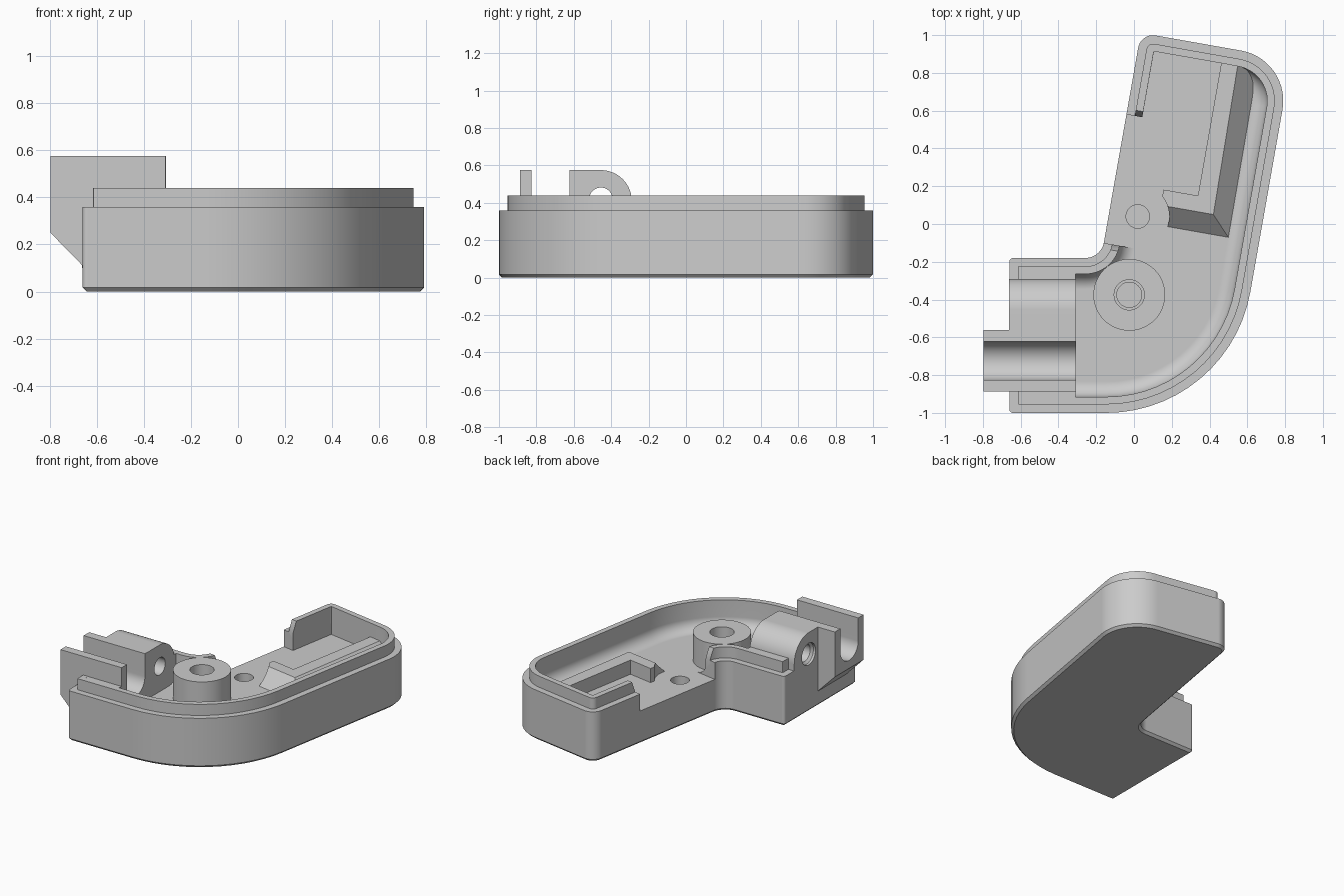
import bpy, bmesh, math
from mathutils import Vector, Matrix

cube = bpy.data.objects.get("Cube")
if cube:
    bpy.data.objects.remove(cube, do_unlink=True)

GREY = (0.6, 0.6, 0.6, 1)
mat = bpy.data.materials.new("plain grey")
mat.use_nodes = True
mat.diffuse_color = GREY
mat.node_tree.nodes["Principled BSDF"].inputs["Base Color"].default_value = GREY

FLOOR, LEDGE, RIM = 0.238, 0.36, 0.44
# Frame of the slanted arm: origin on its open edge
ARM = Matrix.Translation((-0.142, 0, 0)) @ Matrix.Rotation(math.radians(-10), 4, "Z")

# Corners of the bent outline, counter-clockwise, with fillet radius
CORNERS = [(-0.66, -1.0, 0.02), (0.503, -1.0, 0.775), (0.833, 0.871, 0.27),
           (0.036, 1.012, 0.08), (-0.174, -0.18, 0.1), (-0.66, -0.18, 0.02)]


def outline(inset, z, steps=14):
    """Rounded outline moved inwards by inset, at height z."""
    ring = []
    for i, (x, y, r) in enumerate(CORNERS):
        p = Vector((x, y))
        a = (p - Vector(CORNERS[i - 1][:2])).normalized()
        b = (Vector(CORNERS[(i + 1) % len(CORNERS)][:2]) - p).normalized()
        na, nb = Vector((-a.y, a.x)), Vector((-b.y, b.x))
        miter = (na + nb) / (1 + na.dot(nb))
        side = 1 if a.cross(b) > 0 else -1
        r = max(r - side * inset, 0.005)
        centre = p + miter * (inset + side * r)
        start = math.atan2(-side * na.y, -side * na.x)
        turn = side * math.acos(a.dot(b))
        for k in range(steps + 1):
            t = start + turn * k / steps
            ring.append((centre.x + r * math.cos(t), centre.y + r * math.sin(t), z))
    return ring


def circle(x, y, r, z, n=48):
    return [(x + r * math.cos(math.tau * k / n), y + r * math.sin(math.tau * k / n), z)
            for k in range(n)]


def loft(name, rings, matrix=None):
    """Closed solid skinned through rings of equal length."""
    bm = bmesh.new()
    rows = [[bm.verts.new(p) for p in ring] for ring in rings]
    for lo, hi in zip(rows, rows[1:]):
        for i in range(len(lo)):
            j = (i + 1) % len(lo)
            bm.faces.new((lo[i], lo[j], hi[j], hi[i]))
    bm.faces.new(rows[0])
    bm.faces.new(rows[-1])
    bmesh.ops.recalc_face_normals(bm, faces=bm.faces)
    if matrix:
        bm.transform(matrix)
    mesh = bpy.data.meshes.new(name)
    bm.to_mesh(mesh)
    bm.free()
    mesh.materials.append(mat)
    obj = bpy.data.objects.new(name, mesh)
    bpy.context.collection.objects.link(obj)
    return obj


def box(name, lo, hi, matrix=None):
    (x0, y0, z0), (x1, y1, z1) = lo, hi
    return loft(name, [[(x0, y0, z), (x1, y0, z), (x1, y1, z), (x0, y1, z)]
                       for z in (z0, z1)], matrix)


def along_x(name, profile, x0, x1, matrix=None):
    return loft(name, [[(x, y, z) for y, z in profile] for x in (x0, x1)], matrix)


def along_y(name, profile, y0, y1):
    return loft(name, [[(x, y, z) for x, z in profile] for y in (y0, y1)])


def cut(obj, *cutters):
    bpy.context.view_layer.objects.active = obj
    for c in cutters:
        m = obj.modifiers.new("cut", "BOOLEAN")
        m.operation, m.solver, m.object = "DIFFERENCE", "EXACT", c
        bpy.ops.object.modifier_apply(modifier=m.name)


def arc(cy, cz, r, a0, a1, n=24):
    return [(cy + r * math.cos(math.radians(a0 + (a1 - a0) * k / n)),
             cz + r * math.sin(math.radians(a0 + (a1 - a0) * k / n))) for k in range(n + 1)]


# Cutters: hollow with rounded floor edge, arm opening, square arm end
WALL, FILLET = 0.085, 0.08
hollow_rings = []
for k in range(7):
    t = math.radians(15 * k)
    hollow_rings.append(outline(WALL + FILLET * (1 - math.sin(t)),
                                FLOOR + FILLET * (1 - math.cos(t))))
hollow = loft("hollow_cutter", hollow_rings + [outline(WALL, 1)])
opening = box("opening_cutter", (-0.2, -0.102, FLOOR), (0.35, 0.589, 1), ARM)
arm_end = box("arm_end_cutter", (WALL, 0.5, FLOOR), (0.5, 0.943, 1), ARM)
# Bevels the rim where it meets both sides of the opening
rim_bevel = along_x("rim_bevel_cutter", [(-0.102, LEDGE), (0.589, LEDGE), (0.649, 0.52),
                                         (-0.162, 0.52)], 0.01, 0.12, ARM)
screw_hole = loft("screw_hole_cutter", [circle(0.02, 0.04, 0.062, z) for z in (0.1, 0.5)])
boss_hole = loft("boss_hole_cutter", [circle(-0.025, -0.375, 0.08, z) for z in (0.09, 0.5)])
boss_clearance = loft("clearance_cutter", [circle(0.02, 0.04, 0.167, z) for z in (0.1, 0.5)])
slot = along_x("slot_cutter", [(-0.827, 1)] + arc(-0.725, 0.41, 0.102, 180, 360) + [(-0.623, 1)],
               -1, -0.25)
bore = loft("bore_cutter", [[(x, y, z) for y, z in arc(-0.455, 0.42, r, 0, 352, 44)]
                            for x, r in ((-1, 0.078), (-0.645, 0.078), (-0.63, 0.062),
                                         (-0.25, 0.062))])
shell_cutters = [hollow, opening, arm_end, rim_bevel, screw_hole, boss_hole, slot, bore]

# Shell with chamfered base and stepped rim
shell = loft("shell", [outline(0.017, 0), outline(0, 0.017), outline(0, LEDGE),
                       outline(0.045, LEDGE), outline(0.045, RIM)])
cut(shell, *shell_cutters)

# Solid end behind the mounts
end_fill = box("end_fill", (-0.6, -0.945, 0.15), (-0.31, -0.235, RIM - 0.0005))
cut(end_fill, slot, bore)

# Forked cable support
cable_fork = along_y("cable_fork", [(-0.797, 0.25), (-0.797, 0.575), (-0.308, 0.575),
                                    (-0.308, 0.11), (-0.66, 0.11)], -0.888, -0.56)
cut(cable_fork, slot)

# Bored block with one rounded shoulder
bored_block = along_x("bored_block", [(-0.6, 0.1), (-0.29, 0.1)]
                      + arc(-0.455, 0.41, 0.165, 0, 90) + [(-0.6, 0.575)], -0.662, -0.306)
cut(bored_block, bore)

# Round screw boss with a stepped hole
boss = loft("screw_boss", [circle(-0.025, -0.375, r, z) for r, z in
            ((0.19, 0.09), (0.19, RIM), (0.08, RIM), (0.08, 0.3), (0.066, 0.3), (0.066, 0.12))])

# Bent ridge with a sloping outer side: inner edge, crest, foot at each station
stations = [((0.262, 0.231), (0.262, 0.147), (0.262, 0.042)),
            ((0.447, 0.231), (0.545, 0.147), (0.644, 0.042)),
            ((0.447, 0.95), (0.535, 0.95), (0.64, 0.95))]
ridge = loft("ridge", [[(*i, 0.2), (*i, 0.34), (*c, 0.34), (*f, FLOOR), (*f, 0.2)]
                       for i, c, f in stations], ARM)
cut(ridge, boss_clearance)

for c in shell_cutters + [boss_clearance]:
    bpy.data.objects.remove(c, do_unlink=True)

# Smooth the curved walls, keep hard edges
for obj in (shell, end_fill, cable_fork, bored_block, boss, ridge):
    bpy.ops.object.select_all(action="DESELECT")
    obj.select_set(True)
    bpy.context.view_layer.objects.active = obj
    bpy.ops.object.shade_smooth_by_angle(angle=math.radians(25))
    m = obj.modifiers.new("even_normals", "WEIGHTED_NORMAL")
    m.keep_sharp = True
